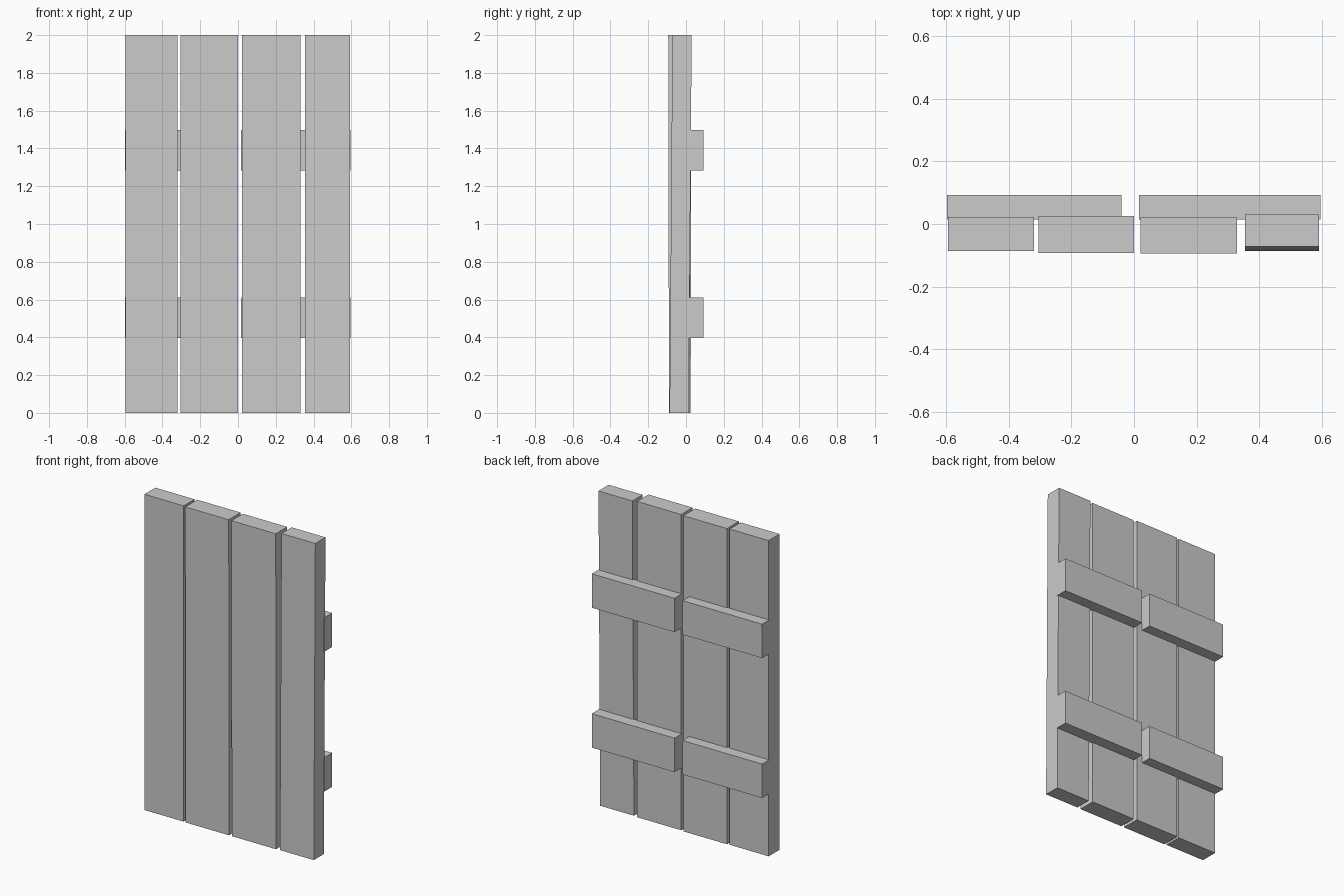
import bpy, bmesh

if "Cube" in bpy.data.objects:
    bpy.data.objects.remove(bpy.data.objects["Cube"])


def board(name, x0, x1, z0, z1, y_bottom, y_top):
    """Box whose front/back depth may differ between bottom and top (a slight lean)."""
    bm = bmesh.new()
    bmesh.ops.create_cube(bm, size=1)
    for v in bm.verts:
        front_back = y_top if v.co.z > 0 else y_bottom
        v.co = (x1 if v.co.x > 0 else x0,
                front_back[1] if v.co.y > 0 else front_back[0],
                z1 if v.co.z > 0 else z0)
    mesh = bpy.data.meshes.new(name)
    bm.to_mesh(mesh)
    bm.free()
    obj = bpy.data.objects.new(name, mesh)
    bpy.context.collection.objects.link(obj)
    return obj


# Vertical planks: x range, then (front, back) depth at bottom and at top
planks = [
    (-0.595, -0.32, (-0.087, 0.022), (-0.087, 0.022)),
    (-0.305, 0.0, (-0.09, 0.025), (-0.093, 0.026)),
    (0.02, 0.33, (-0.09, 0.02), (-0.094, 0.02)),
    (0.355, 0.592, (-0.087, 0.014), (-0.072, 0.03)),
]
for i, (x0, x1, yb, yt) in enumerate(planks):
    board(f"plank_{i + 1}", x0, x1, 0, 2, yb, yt)

# Horizontal battens on the back, two per row
for row, z0, z1 in (("lower", 0.397, 0.612), ("upper", 1.283, 1.498)):
    for side, x0, x1 in (("left", -0.598, -0.04), ("right", 0.016, 0.596)):
        board(f"{row}_{side}_batten", x0, x1, z0, z1, (0.014, 0.092), (0.014, 0.092))
